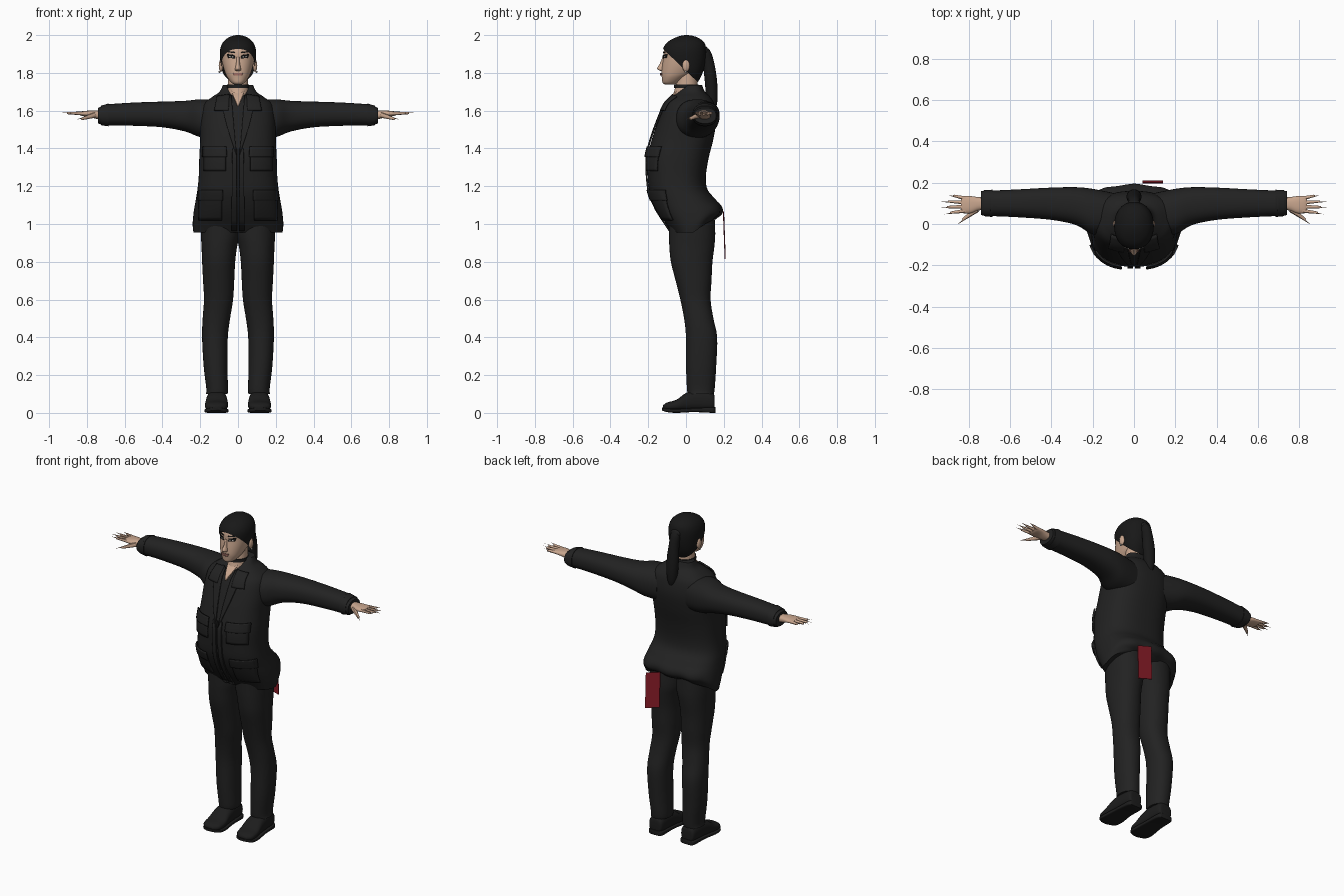
import bpy, bmesh, math
from mathutils import Vector

cube = bpy.data.objects.get("Cube")
if cube:
    bpy.data.objects.remove(cube)


def material(name, rgb):
    m = bpy.data.materials.new(name)
    m.use_nodes = True
    m.diffuse_color = (*rgb, 1)
    node = m.node_tree.nodes["Principled BSDF"]
    node.inputs["Base Color"].default_value = (*rgb, 1)
    node.inputs["Roughness"].default_value = 0.8
    return m


CLOTH = material("black cloth", (.016, .016, .016))
HAIR = material("dark hair", (.009, .009, .009))
LEATHER = material("black leather", (.012, .012, .012))
SKIN = material("skin", (.58, .38, .27))
LIP = material("lips", (.36, .16, .13))
WHITE = material("eye white", (.6, .57, .53))
RED = material("red cloth", (.26, .012, .022))


def finish(bm, name, mat, mirror=False, angle=50):
    bmesh.ops.recalc_face_normals(bm, faces=bm.faces)
    me = bpy.data.meshes.new(name)
    bm.to_mesh(me)
    bm.free()
    me.materials.append(mat)
    me.shade_smooth()
    me.set_sharp_from_angle(angle=math.radians(angle))
    ob = bpy.data.objects.new(name, me)
    bpy.context.scene.collection.objects.link(ob)
    if mirror:
        ob.modifiers.new("mirror", "MIRROR").use_mirror_merge = False
    return ob


def resample(rings, steps=4):
    # smooth spline through the rings
    out = []
    for i in range(len(rings) - 1):
        p = [Vector(rings[min(max(i + k, 0), len(rings) - 1)]) for k in (-1, 0, 1, 2)]
        for s in range(steps):
            t = s / steps
            m1, m2 = (p[2] - p[0]) / 2, (p[3] - p[1]) / 2
            out.append(p[1] * (2*t**3 - 3*t**2 + 1) + m1 * (t**3 - 2*t**2 + t)
                       + p[2] * (3*t**2 - 2*t**3) + m2 * (t**3 - t**2))
    return out + [Vector(rings[-1])]


def loft(name, rings, mat, axis="z", power=2.0, mirror=False, tweak=None, plane=None, segs=40):
    # ring = (position on axis, first min, first max, second min, second max)
    bm = bmesh.new()
    loops = []
    for t, a0, a1, b0, b1 in resample(rings):
        loop = []
        for k in range(segs):
            c, s = math.cos(math.tau * k / segs), math.sin(math.tau * k / segs)
            a = (a0 + a1) / 2 + (a1 - a0) / 2 * math.copysign(abs(c) ** (2 / power), c)
            b = (b0 + b1) / 2 + (b1 - b0) / 2 * math.copysign(abs(s) ** (2 / power), s)
            co = Vector({"x": (t, a, b), "y": (a, t, b), "z": (a, b, t)}[axis])
            loop.append(bm.verts.new(tweak(co) if tweak else co))
        loops.append(loop)
    for p, q in zip(loops, loops[1:]):
        for k in range(segs):
            j = (k + 1) % segs
            bm.faces.new((p[k], p[j], q[j], q[k]))
    bm.faces.new(loops[0])
    bm.faces.new(loops[-1])
    if plane:
        bmesh.ops.bisect_plane(bm, geom=bm.verts[:] + bm.edges[:] + bm.faces[:],
                               plane_co=plane[0], plane_no=plane[1], clear_inner=True)
    return finish(bm, name, mat, mirror)


def sym(rows):
    return [(z, -w, w, f, b) for z, w, f, b in rows]


def front(rings, power, x, z):
    # front surface y of an upright loft
    rows = sorted(resample(rings), key=lambda r: r[0])
    for p, q in zip(rows, rows[1:]):
        if p[0] <= z <= q[0]:
            r = p.lerp(q, (z - p[0]) / max(q[0] - p[0], 1e-6))
            u = min(abs(x) / r[2], .98)
            return (r[3] + r[4]) / 2 - (r[4] - r[3]) / 2 * (1 - u ** power) ** (1 / power)
    return rows[0][3]


def patch(name, rings, power, corners, mat, lift=.004, mirror=True, n=8):
    # thin plate following the front of a loft; corners run anticlockwise
    a, b, c, d = [Vector(p) for p in corners]
    bm = bmesh.new()
    grid = []
    for i in range(n + 1):
        row = []
        for j in range(n + 1):
            p = a.lerp(b, j / n).lerp(d.lerp(c, j / n), i / n)
            row.append(bm.verts.new((p.x, front(rings, power, p.x, p.y) - lift, p.y)))
        grid.append(row)
    for i in range(n):
        for j in range(n):
            bm.faces.new((grid[i][j], grid[i][j+1], grid[i+1][j+1], grid[i+1][j]))
    bmesh.ops.remove_doubles(bm, verts=bm.verts, dist=1e-5)
    ob = finish(bm, name, mat, mirror)
    sol = ob.modifiers.new("thickness", "SOLIDIFY")
    sol.thickness, sol.offset = min(lift * 1.5, .009), 0


def blob(name, loc, size, mat, mirror=False):
    bm = bmesh.new()
    bmesh.ops.create_uvsphere(bm, u_segments=16, v_segments=10, radius=1)
    bmesh.ops.scale(bm, vec=size, verts=bm.verts)
    bmesh.ops.translate(bm, vec=loc, verts=bm.verts)
    return finish(bm, name, mat, mirror)


# Jacket body, with the hem lifted and rippled at the back
jacket = sym([(1.735, .08, .0, .085), (1.70, .098, -.04, .10), (1.67, .14, -.075, .13),
              (1.63, .185, -.11, .15), (1.55, .2, -.145, .16), (1.45, .2, -.18, .145),
              (1.35, .205, -.205, .12), (1.25, .208, -.202, .105), (1.18, .215, -.195, .115),
              (1.12, .225, -.175, .165), (1.06, .235, -.145, .19), (1.0, .24, -.105, .185),
              (.955, .236, -.075, .15)])


def hem(v):
    low = min(max((1.12 - v.z) / .16, 0), 1)
    back = min(max((v.y - .04) / .1, 0), 1)
    v.z += .07 * low * back
    v.y += .008 * low * back * math.cos(v.x * 40)
    return v


loft("jacket_body", jacket, CLOTH, power=2.5, tweak=hem, segs=64)
loft("sleeve", [(.1, -.05, .15, 1.45, 1.655), (.2, -.05, .17, 1.46, 1.66), (.28, -.005, .178, 1.49, 1.652),
                (.4, .02, .176, 1.512, 1.648), (.55, .032, .168, 1.52, 1.643), (.68, .038, .162, 1.522, 1.635),
                (.7, .036, .163, 1.52, 1.634), (.74, .043, .16, 1.532, 1.615)],
     CLOTH, "x", 2.3, True)
loft("cuff", [(.685, .034, .166, 1.517, 1.638), (.725, .038, .164, 1.523, 1.626)], CLOTH, "x", 2.3, True)

# Jacket front details
patch("lapel", jacket, 2.5, [(.008, 1.36), (.06, 1.52), (.095, 1.67), (.035, 1.68)], CLOTH, .008)
patch("collar_notch", jacket, 2.5, [(.05, 1.60), (.125, 1.60), (.11, 1.675), (.045, 1.685)], CLOTH, .011)
patch("placket", jacket, 2.5, [(.006, .965), (.035, .965), (.03, 1.4), (.006, 1.4)], CLOTH, .006)
for z0, z1, x0, x1 in ((1.28, 1.40, .065, .18), (1.02, 1.17, .085, .205)):
    patch("pocket", jacket, 2.5, [(x0, z0), (x1, z0), (x1, z1), (x0, z1)], CLOTH, .008)
    patch("pocket_flap", jacket, 2.5, [(x0 - .006, z1 - .045), (x1 + .006, z1 - .045),
                                       (x1 + .004, z1 + .01), (x0 - .004, z1 + .01)], CLOTH, .015)
patch("open_neckline", jacket, 2.5, [(-.003, 1.625), (.003, 1.625), (.036, 1.705), (-.036, 1.705)],
      SKIN, .01, False)

# Trousers and shoes
loft("trouser_leg", [(1.06, -.01, .2, -.09, .15), (.95, -.01, .197, -.09, .155), (.88, .005, .193, -.088, .15),
                     (.8, .015, .19, -.08, .14), (.7, .02, .185, -.055, .135), (.6, .026, .18, -.03, .13),
                     (.5, .042, .187, -.01, .145), (.4, .054, .19, .0, .165), (.25, .056, .182, .0, .16),
                     (.13, .053, .168, .005, .152), (.1, .055, .17, .01, .147)], CLOTH, "z", 2.2, True)
loft("shoe", [(.152, .085, .14, .03, .07), (.14, .066, .157, .012, .11), (.06, .06, .165, .01, .12),
              (0, .056, .17, .01, .105), (-.05, .053, .175, .01, .07), (-.1, .062, .17, .012, .055),
              (-.122, .095, .14, .018, .04)], LEATHER, "y", 2.5, True)
loft("sole", [(.155, .085, .14, 0, .03), (.14, .062, .16, 0, .03), (.04, .058, .168, .004, .026),
              (-.05, .05, .178, 0, .022), (-.1, .058, .173, .004, .024), (-.127, .095, .14, .012, .028)],
     LEATHER, "y", 5, True)

# Red cloth hanging at the back
bm = bmesh.new()
bmesh.ops.create_cube(bm, size=1)
for v in bm.verts:
    v.co = (.09 + v.co.x * .1, .203 + v.co.y * .005 - v.co.z * .008, .94 + v.co.z * .22 - v.co.x * .03)
finish(bm, "hanging_cloth", RED)

# Neck, choker and head
loft("neck", sym([(1.80, .052, -.045, .06), (1.72, .055, -.058, .062), (1.67, .06, -.075, .07),
                  (1.62, .06, -.09, .07)]), SKIN)
loft("choker", sym([(1.738, .057, -.062, .066), (1.72, .058, -.064, .067)]), LEATHER)
head = sym([(1.738, .018, -.11, -.06), (1.748, .035, -.124, -.04), (1.775, .056, -.128, .0),
            (1.80, .068, -.13, .04), (1.84, .08, -.126, .075), (1.88, .086, -.12, .09),
            (1.92, .085, -.117, .095), (1.96, .07, -.092, .085), (1.985, .04, -.045, .05)])
loft("head", head, SKIN, power=2.15)
loft("nose", sym([(1.885, .008, -.124, -.1), (1.85, .01, -.138, -.1), (1.825, .015, -.153, -.1),
                  (1.815, .016, -.146, -.1), (1.81, .01, -.132, -.1)]), SKIN)
blob("ear", (.09, .0, 1.838), (.012, .02, .032), SKIN, True)
blob("earring", (.098, -.002, 1.805), (.005, .005, .006), WHITE, True)

# Painted face
patch("eye_makeup", head, 2.15, [(.016, 1.876), (.052, 1.88), (.058, 1.9), (.018, 1.895)], HAIR, .002)
patch("eye_white", head, 2.15, [(.024, 1.881), (.046, 1.883), (.046, 1.89), (.024, 1.889)], WHITE, .004)
patch("iris", head, 2.15, [(.031, 1.881), (.039, 1.881), (.039, 1.891), (.031, 1.891)], HAIR, .0055)
patch("eyebrow", head, 2.15, [(.016, 1.904), (.062, 1.91), (.06, 1.916), (.016, 1.911)], HAIR, .002)
patch("lips", head, 2.15, [(-.02, 1.786), (.02, 1.786), (.025, 1.799), (-.025, 1.799)], LIP, .004, False)

# Hair pulled back into a ponytail
loft("hair_cap", sym([(1.745, .045, .0, .06), (1.80, .08, -.07, .088), (1.86, .093, -.115, .104),
                      (1.92, .095, -.123, .107), (1.96, .081, -.101, .097), (1.985, .054, -.06, .067),
                      (1.997, .025, -.025, .032), (2.0, .004, -.002, .006)]), HAIR, power=2.15,
     plane=((0, -.12, 1.925), (0, 1, 1.05)))
loft("ponytail", sym([(1.935, .012, .08, .11), (1.91, .028, .075, .132), (1.85, .03, .088, .15),
                      (1.77, .036, .098, .163), (1.69, .034, .105, .168), (1.63, .026, .113, .163),
                      (1.595, .008, .13, .15)]), HAIR)
blob("hair_tie", (0, .1, 1.915), (.032, .018, .026), LEATHER)

# Hands
loft("palm", [(.70, .07, .13, 1.55, 1.6), (.75, .066, .13, 1.557, 1.6), (.79, .052, .135, 1.567, 1.6),
              (.825, .052, .135, 1.572, 1.597), (.838, .06, .128, 1.577, 1.592)], SKIN, "x", 2.4, True)


def finger(name, start, end, r0, r1):
    a, b = Vector(start), Vector(end)
    bm = bmesh.new()
    bmesh.ops.create_cone(bm, cap_ends=True, segments=10, radius1=r0, radius2=r1, depth=(b - a).length)
    bmesh.ops.create_uvsphere(bm, u_segments=10, v_segments=6, radius=r1)
    for v in bm.verts[20:]:
        v.co.z += (b - a).length / 2
    bmesh.ops.rotate(bm, matrix=(b - a).to_track_quat("Z", "Y").to_matrix(), verts=bm.verts)
    bmesh.ops.translate(bm, vec=(a + b) / 2, verts=bm.verts)
    finish(bm, name, SKIN, True)


for i, reach in enumerate((.885, .9, .895, .87)):
    finger("finger", (.815, .064 + i * .02, 1.585), (reach, .055 + i * .027, 1.587), .0105, .006)
finger("thumb", (.76, .07, 1.577), (.825, .024, 1.557), .015, .007)
